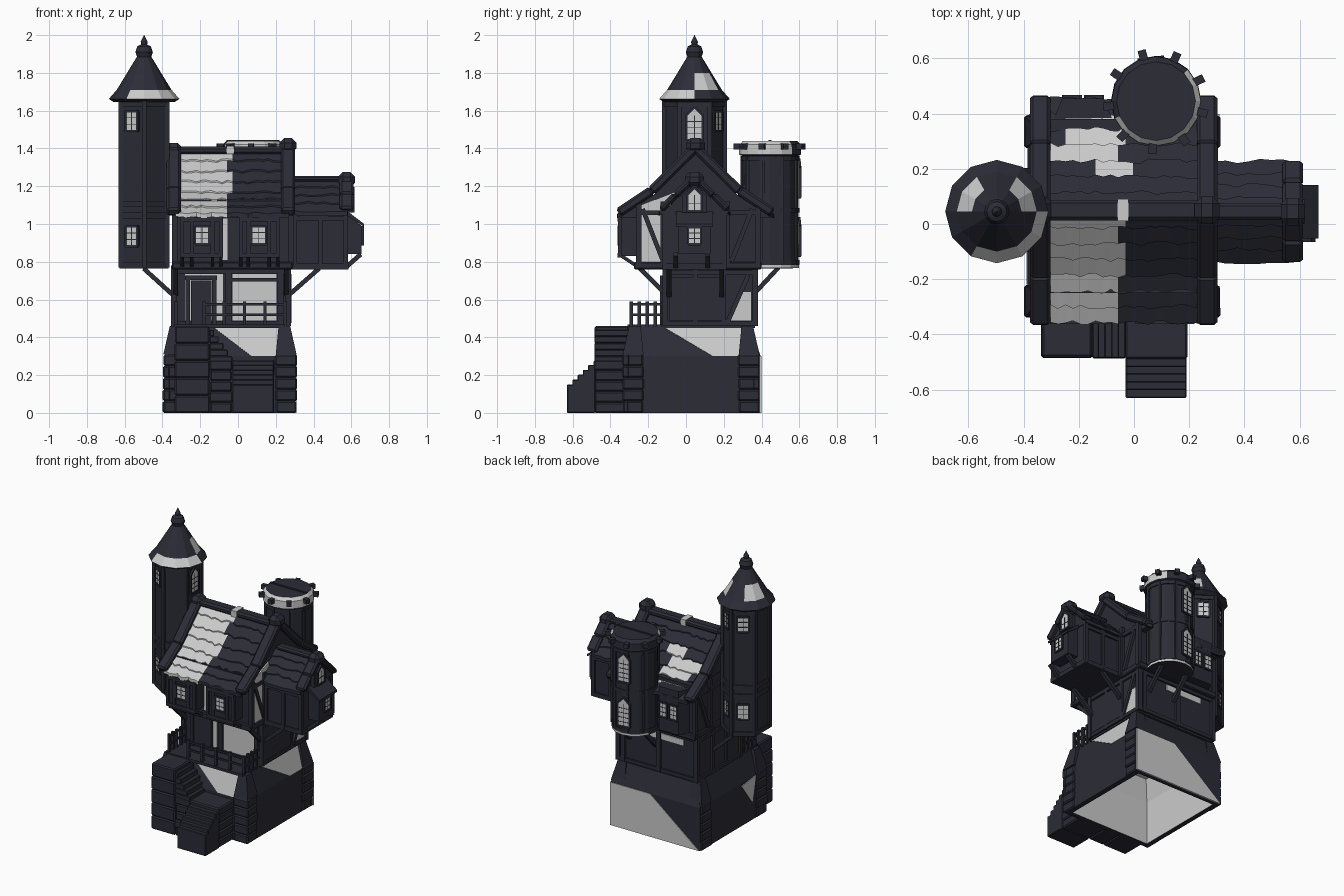
import bpy, bmesh, math, random
from mathutils import Vector, Matrix

random.seed(4)
if bpy.data.objects.get("Cube"):
    bpy.data.objects.remove(bpy.data.objects["Cube"], do_unlink=True)

def material(name, colour):
    mat = bpy.data.materials.new(name)
    mat.use_nodes = True
    mat.diffuse_color = colour
    mat.node_tree.nodes["Principled BSDF"].inputs["Base Color"].default_value = colour
    return mat

MATERIALS = [material("dark slate", (0.024, 0.025, 0.037, 1)), material("pale plaster", (0.6, 0.6, 0.6, 1))]
DARK, PALE = 0, 1

def finish(name, bm, bevel=0):
    bmesh.ops.recalc_face_normals(bm, faces=bm.faces)
    mesh = bpy.data.meshes.new(name)
    bm.to_mesh(mesh)
    bm.free()
    for mat in MATERIALS:
        mesh.materials.append(mat)
    obj = bpy.data.objects.new(name, mesh)
    bpy.context.collection.objects.link(obj)
    if bevel:
        mod = obj.modifiers.new("soft edges", "BEVEL")
        mod.width, mod.segments = bevel, 1
    return obj

def loft(name, loops, rule=lambda ring, centre: DARK, start=DARK, end=DARK, bevel=0):
    bm = bmesh.new()
    rows = [[bm.verts.new(p) for p in loop] for loop in loops]
    for ring, (a, b) in enumerate(zip(rows, rows[1:])):
        for i in range(len(a)):
            j = (i + 1) % len(a)
            face = bm.faces.new((a[i], a[j], b[j], b[i]))
            face.material_index = rule(ring, face.calc_center_median())
    bm.faces.new(rows[0]).material_index = start
    bm.faces.new(rows[-1]).material_index = end
    return finish(name, bm, bevel)

def rect(x0, x1, y0, y1, z):
    return [(x0, y0, z), (x1, y0, z), (x1, y1, z), (x0, y1, z)]

def box(name, x, y, z, mat=DARK, bevel=0):
    return loft(name, [rect(*x, *y, h) for h in z], lambda r, c: mat, mat, mat, bevel)

def prism(name, outline, axis, span, mat=DARK):
    place = {"x": lambda u, v, a: (a, u, v), "y": lambda u, v, a: (u, a, v), "z": lambda u, v, a: (u, v, a)}[axis]
    return loft(name, [[place(u, v, a) for u, v in outline] for a in span], lambda r, c: mat, mat, mat)

def plate(name, points, out):
    loops = [[Vector(p) + Vector(out) * shift for p in points] for shift in (-0.005, 0.004)]
    return loft(name, loops, lambda r, c: PALE, PALE, PALE)

def beam(name, p, q, w=0.024, d=None, bevel=0):
    p, q, d = Vector(p), Vector(q), d or w
    obj = box(name, (0, (q - p).length), (-w / 2, w / 2), (-d / 2, d / 2), DARK, bevel)
    obj.matrix_world = Matrix.Translation(p) @ (q - p).to_track_quat("X", "Z").to_matrix().to_4x4()
    return obj

def stack(name, x, y, z, n):
    h = (z[1] - z[0]) / n
    for i in range(n):
        e = random.uniform(-0.003, 0.004)
        box(name, (x[0] - e, x[1] + e), (y[0] - e, y[1] + e), (z[0] + i * h, z[0] + i * h + h), DARK, 0.008)

def turned(name, centre, profile, sides, turn=0, squash=1, rule=lambda r, c: DARK):
    angles = [math.radians(turn) + math.tau * i / sides for i in range(sides)]
    loops = [[(centre[0] + r * math.cos(a) * squash, centre[1] + r * math.sin(a), z) for a in angles] for r, z in profile]
    return loft(name, loops, rule)

def azimuth_of(c, centre):
    return math.degrees(math.atan2(c.y - centre[1], c.x - centre[0]))

def window(name, spot, azimuth, w, h, arched=False):
    at = Matrix.Translation(spot) @ Matrix.Rotation(math.radians(azimuth), 4, "Z")
    u, v = w / 2, h / 2
    outline = [(-u, -v), (u, -v), (u, v)] + [(0, v + u)] * arched + [(-u, v)]
    parts = [prism(name + "_pane", outline, "x", (-0.004, 0.005), PALE)]
    parts += [beam(name + "_frame", (0.004, *a), (0.004, *b), 0.012) for a, b in zip(outline, outline[1:] + outline[:1])]
    rows = max(2, round(h / 0.035))
    bars = [((0, -v), (0, v))] + [((-u, h * i / rows - v), (u, h * i / rows - v)) for i in range(1, rows)]
    parts += [beam(name + "_bar", (0.005, *a), (0.005, *b), 0.004) for a, b in bars]
    for obj in parts:
        obj.matrix_world = at @ obj.matrix_world

def tiled_roof(name, x, ridge_y, profile, rows, cols, rule):
    core = [(ridge_y - dy, z - 0.015) for dy, z in reversed(profile)] + [(ridge_y + dy, z - 0.015) for dy, z in profile[1:]]
    prism(name + "_core", core, "x", x)
    def height(dy):
        for (a, za), (b, zb) in zip(profile, profile[1:]):
            if dy <= b or b == profile[-1][0]:
                return za + (zb - za) * (dy - a) / (b - a)
    bm = bmesh.new()
    step, xs = profile[-1][0] / rows, [x[0] + (x[1] - x[0]) * i / cols for i in range(cols + 1)]
    for side, row in [(s, r) for s in (-1, 1) for r in range(rows)]:
        cut = random.uniform(-0.03, 0.03)
        drop = [random.uniform(0, 0.016) for i in xs]
        for i in range(cols):
            quads = []
            for lift in (-0.018, 0.004):
                for k, low in ((i, 0), (i + 1, 0), (i + 1, 1), (i, 1)):
                    dy = (row + low) * step + low * drop[k]
                    quads.append(bm.verts.new((xs[k], ridge_y + side * dy, height(dy) + lift + low * 0.009)))
            for f in ((0, 1, 2, 3), (4, 5, 6, 7), (0, 1, 5, 4), (1, 2, 6, 5), (2, 3, 7, 6), (3, 0, 4, 7)):
                bm.faces.new([quads[v] for v in f]).material_index = rule(side, row, (xs[i] + xs[i + 1]) / 2 + cut)
    finish(name + "_tiles", bm)

def verge(name, x, ridge_y, profile, depth, lift):
    for s in (-1, 1):
        for (a, za), (b, zb) in zip(profile, profile[1:]):
            beam(name, (x, ridge_y + s * a, za + 0.015), (x, ridge_y + s * b * 1.02, zb + 0.01), 0.075, depth, 0.012)
    cap = profile[0][1] + lift
    beam(name + "_cap", (x - 0.045, ridge_y, cap), (x + 0.045, ridge_y, cap), 0.1, 0.08, 0.025)

# Hollow stone base with battered top, corner stones and pale patches
X0, X1, Y0, Y1 = -0.385, 0.3, -0.325, 0.395
loft("stone_base", [rect(-0.31, 0.22, -0.25, 0.31, 0.44), rect(-0.35, 0.265, -0.29, 0.36, 0.3), rect(-0.35, 0.265, -0.29, 0.36, 0),
     rect(X0, X1, Y0, Y1, 0), rect(X0, X1, Y0, Y1, 0.3), rect(X0 + 0.05, X1 - 0.05, Y0 + 0.05, Y1 - 0.05, 0.46)],
     lambda ring, c: PALE if ring < 2 else DARK, PALE)
for sx, cx in ((1, X0 - 0.01), (-1, X1 + 0.01)):
    for sy, cy in ((1, Y0 - 0.01), (-1, Y1 - 0.006)):
        for wx, wy in ((0.11, 0.034), (0.034, 0.11)):
            xs, ys = sorted((cx, cx + sx * wx)), sorted((cy, cy + sy * wy))
            stack("corner_stone", xs, ys, (0, 0.31), 5)
            tip = [sorted((c + s * 0.034, c + s * max(0.065, w - 0.015))) for c, s, w in ((cx, sx, wx), (cy, sy, wy))]
            loft("corner_stone_cap", [rect(*xs, *ys, 0.31), rect(*tip[0], *tip[1], 0.46)])
plate("right_patch", [(X1, 0.14, 0.3), (X1, 0.29, 0.3), (X1 - 0.05, 0.29, 0.46), (X1 - 0.05, -0.13, 0.46)], (1, 0, 0.3))
plate("front_patch", [(0.07, Y0, 0.3), (0.2, Y0, 0.3), (0.22, Y0 + 0.05, 0.46), (-0.14, Y0 + 0.05, 0.46)], (0, -1, 0.3))
plate("back_patch", [(0.31, Y1, 0), (0.31, Y1, 0.3), (0, Y1, 0.3), (-0.38, Y1, 0)], (0, 1, 0))
plate("left_patch", [(X0, -0.06, 0.28), (X0, -0.22, 0.3), (X0, -0.18, 0.12)], (-1, 0, 0))

# Stairs turning from the front up to the porch
for x, top in (((-0.335, -0.15), 0.46), ((-0.15, -0.03), 0.28), ((-0.03, 0.19), 0.28)):
    stack("stair_block", x, (-0.485, -0.3), (0, top), 5)
for i in range(5):
    box("upper_step", (-0.15, -0.126 + i * 0.024), (-0.485, -0.3), (0.405 - i * 0.035, 0.44 - i * 0.035), DARK, 0.004)
    box("lower_step", (-0.03, 0.19), (-0.63 + i * 0.028, -0.48), (0, 0.15 + i * 0.026), DARK, 0.004)

# Ground floor with timber frame, door and plaster
box("ground_floor", (-0.34, 0.265), (-0.11, 0.365), (0.45, 0.78))
box("porch_floor", (-0.34, 0.25), (-0.31, -0.1), (0.45, 0.468))
for y in (-0.11, 0.365):
    for x in (-0.34, -0.05, 0.225, 0.265):
        beam("ground_post", (x, y, 0.46), (x, y, 0.78), 0.03)
    for z in (0.475, 0.75):
        beam("ground_rail", (-0.35, y, z), (0.275, y, z))
for x in (-0.34, 0.265):
    for y in (0.05, 0.2):
        beam("side_post", (x, y, 0.46), (x, y, 0.78))
    for z in (0.475, 0.745):
        beam("side_rail", (x, -0.11, z), (x, 0.365, z))
box("side_panel", (0.26, 0.276), (-0.09, 0.19), (0.49, 0.72))
plate("side_plaster", [(0.267, 0.22, 0.49), (0.267, 0.345, 0.49), (0.267, 0.345, 0.64), (0.267, 0.3, 0.64)], (1, 0, 0))
beam("side_brace", (0.27, 0.22, 0.48), (0.27, 0.33, 0.73))
for x0, x1, y, z0, z1, out in ((-0.28, -0.08, -0.112, 0.49, 0.735, -1), (-0.03, 0.205, -0.112, 0.49, 0.735, -1),
                               (-0.24, 0.04, 0.367, 0.69, 0.73, 1), (-0.085, -0.055, -0.252, 0.81, 1.03, -1)):
    plate("wall_plaster", [(x0, y, z0), (x1, y, z0), (x1, y, z1), (x0, y, z1)], (0, out, 0))
beam("plaster_rail", (-0.05, -0.115, 0.705), (0.23, -0.115, 0.705), 0.02)
box("door", (-0.25, -0.14), (-0.13, -0.1), (0.468, 0.7))
beam("door_lintel", (-0.28, -0.125, 0.715), (-0.11, -0.125, 0.715))
for x in (-0.265, -0.125):
    beam("door_jamb", (x, -0.125, 0.46), (x, -0.125, 0.715))

# Porch railing
for a, b in (((-0.18, -0.29), (0.25, -0.29)), ((0.25, -0.29), (0.25, -0.12)), ((-0.33, -0.29), (-0.33, -0.12))):
    for z in (0.52, 0.575):
        beam("railing", (*a, z), (*b, z), 0.012)
    for i in range(5):
        spot = Vector(a).lerp(Vector(b), i / 4)
        beam("railing_post", (*spot, 0.45), (*spot, 0.59), 0.017)

# Upper floor with jetty, bays and plaster
box("upper_floor", (-0.335, 0.275), (-0.25, 0.38), (0.765, 1.13))
box("jetty_beam", (-0.35, 0.29), (-0.275, 0.4), (0.76, 0.8), DARK, 0.006)
plate("gable_plaster", [(0.278, -0.235, 0.8), (0.278, -0.06, 0.8), (0.278, -0.06, 1.17), (0.278, -0.235, 1.1)], (1, 0, 0))
for x in (-0.335, 0.28):
    for y in (-0.25, -0.12, 0.22, 0.38):
        beam("upper_post", (x, y, 0.78), (x, y, 1.12), 0.028)
    for s in (-1, 1):
        beam("upper_brace", (x, 0.06 + s * 0.29, 1.08), (x, 0.06 + s * 0.18, 0.8))
    beam("upper_tie", (x, -0.26, 1.06), (x, 0.39, 1.06))
for x0, x1, wx in ((-0.295, -0.09, -0.19), (0.015, 0.21, 0.11)):
    box("front_bay", (x0, x1), (-0.35, -0.24), (0.83, 1.05))
    for z in (0.835, 1.025):
        beam("front_bay_rail", (x0 - 0.01, -0.35, z), (x1 + 0.01, -0.35, z))
    for x in (x0, wx - 0.055, wx + 0.055, x1):
        beam("front_bay_post", (x, -0.35, 0.83), (x, -0.35, 1.04), 0.02)
        beam("front_bay_bracket", (x, -0.34, 0.83), (x, -0.25, 0.77), 0.018)
    window("front_window", (wx, -0.352, 0.94), -90, 0.076, 0.094)
prism("back_bay", [(-0.3, 0.36), (-0.26, 0.455), (-0.11, 0.455), (-0.07, 0.36)], "z", (0.8, 1.105))
for x in (-0.225, -0.145):
    window("back_window", (x, 0.457, 0.95), 90, 0.06, 0.1)

# Main roof with a stripped pale area
def main_rule(side, row, x):
    low, high = (-0.31, -0.04) if side < 0 else (-0.17 if row < 3 else -0.27, -0.03)
    return PALE if low < x < high and (side < 0 or 2 <= row < 6) else DARK

MAIN, WING = [(0, 1.39), (0.23, 1.163), (0.4, 1.05)], [(0, 1.235), (0.1, 1.14), (0.175, 1.065)]
tiled_roof("main_roof", (-0.33, 0.27), 0.05, MAIN, 7, 22, main_rule)
verge("left_verge", -0.34, 0.05, MAIN, 0.05, 0)
verge("right_verge", 0.265, 0.05, MAIN, 0.05, 0.025)
beam("main_ridge", (-0.36, 0.05, 1.39), (0.28, 0.05, 1.39), 0.075, 0.04, 0.012)
box("bare_ridge", (-0.06, -0.02), (0.01, 0.09), (1.37, 1.413), PALE)

# Side wing with its gable and small bay
box("wing", (0.26, 0.575), (-0.115, 0.205), (0.765, 1.08))
box("wing_sill", (0.26, 0.585), (-0.125, 0.215), (0.76, 0.79))
for y in (-0.115, 0.205):
    for x in (0.3, 0.435, 0.57):
        beam("wing_post", (x, y, 0.77), (x, y, 1.07))
    beam("wing_rail", (0.27, y, 1.03), (0.58, y, 1.03))
tiled_roof("wing_roof", (0.25, 0.58), 0.045, WING, 4, 8, lambda side, row, x: DARK)
verge("wing_verge", 0.575, 0.045, WING, 0.035, 0)
beam("wing_ridge", (0.28, 0.045, 1.24), (0.6, 0.045, 1.24), 0.06, 0.03, 0.01)
prism("wing_gable_panel", [(-0.02, 1.06), (0.11, 1.06), (0.11, 1.15), (0.045, 1.21), (-0.02, 1.15)], "x", (0.57, 0.605))
window("gable_window", (0.607, 0.045, 1.11), 0, 0.078, 0.085, True)
prism("wing_bay", [(0.56, 0.84), (0.655, 0.84), (0.655, 0.99), (0.56, 1.07)], "y", (-0.04, 0.13))
prism("wing_bay_roof", [(0.57, 1.05), (0.668, 0.985), (0.668, 1.0), (0.57, 1.075)], "y", (-0.052, 0.142))
window("wing_bay_window", (0.657, 0.045, 0.938), 0, 0.07, 0.09)

# Diagonal braces below the overhangs
for y in (-0.09, 0.19):
    for x0, z0, x1, z1 in ((0.43, 0.765, 0.265, 0.62), (-0.5, 0.765, -0.34, 0.62), (0.65, 0.84, 0.57, 0.77)):
        beam("strut", (x0, y * 0.6 if z0 > 0.8 else y, z0), (x1, y * 0.6 if z0 > 0.8 else y, z1))
for x, y0, y1 in ((-0.33, -0.25, -0.11), (0.255, -0.25, -0.11), (-0.02, 0.49, 0.36), (0.18, 0.49, 0.36)):
    beam("strut", (x, y0, 0.77), (x, y1, 0.63))

# Six-sided turret with a patched cone roof
T, R = (-0.497, 0.045), (0.08, 0.445)
def cone_rule(ring, c):
    az = azimuth_of(c, T)
    return PALE if (ring == 1 and -115 < az < 5) or (ring == 2 and (0 < az < 65 or 110 < az < 170)) else DARK

turned("turret", T, [(0.16, 0.77), (0.16, 1.66)], 6, 30, 0.885)
for z in (0.765, 1.03, 1.09, 1.62):
    turned("turret_band", T, [(0.17, z), (0.17, z + 0.03)], 6, 30, 0.885)
for a in [math.radians(30 + 60 * k) for k in range(6)]:
    x, y = T[0] + 0.142 * math.cos(a), T[1] + 0.16 * math.sin(a)
    beam("turret_post", (x, y, 0.77), (x, y, 1.65))
for sx, sy, az in ((-1, -1, 237), (-1, 1, 123), (1, 1, 57)):
    for z in (0.935, 1.545):
        window("turret_window", (T[0] + sx * 0.063, T[1] + sy * 0.122, z), az, 0.075, 0.105)
window("turret_arch", (T[0] + 0.125, T[1], 1.51), 0, 0.086, 0.13, True)
turned("turret_roof", T, [(0.16, 1.645), (0.187, 1.662), (0.145, 1.71), (0.09, 1.8), (0.054, 1.86), (0.038, 1.885), (0.046, 1.91),
       (0.036, 1.94), (0.016, 1.95), (0.018, 1.965), (0.001, 2)], 12, 0, 1, cone_rule)

# Round back tower with pale rim, pegs and a column of tall windows
def rim_rule(ring, c):
    az = azimuth_of(c, R)
    return PALE if (ring >= 4 and -155 < az < 35) or (ring == 1 and -30 < az < 150) else DARK

turned("round_tower", R, [(0.11, 0.765), (0.152, 0.768), (0.152, 0.782), (0.147, 1.36), (0.164, 1.368), (0.162, 1.42), (0.143, 1.44)],
       16, 0, 1, rim_rule)
for z in (0.785, 1.06, 1.335):
    turned("tower_band", R, [(0.155, z), (0.155, z + 0.025)], 16)
beam("tower_lid_seam", (R[0] - 0.14, R[1], 1.438), (R[0] + 0.14, R[1], 1.438), 0.014)
for a in [math.radians(26 + 40 * k) for k in range(9)]:
    p, q, w = (Vector(R) + Vector((math.cos(a), math.sin(a))) * r for r in (0.13, 0.192, 0.148))
    beam("tower_peg", (*p, 1.41), (*q, 1.41), 0.03)
    beam("tower_post", (*w, 0.79), (*w, 1.36), 0.016)
for z in (0.91, 1.22):
    window("tower_window", (R[0] - 0.018, R[1] + 0.15, z), 97, 0.085, 0.16, True)
